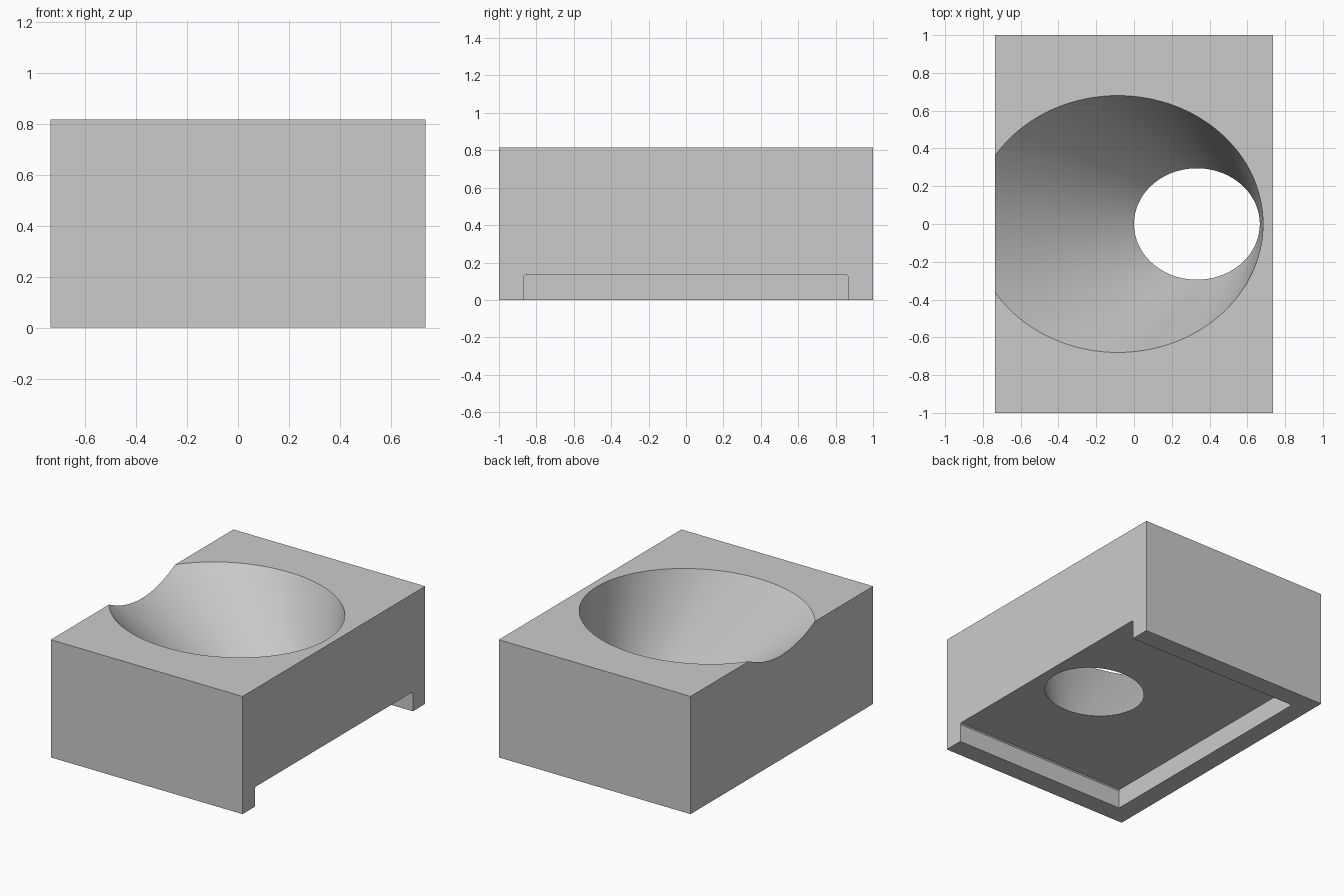
import bpy, bmesh, math

cube = bpy.data.objects.get("Cube")
if cube:
    bpy.data.objects.remove(cube, do_unlink=True)

HALF_X, HALF_Y, HEIGHT = 0.735, 1.0, 0.815
WALL = 0.135            # thickness of the rim around the underside recess
SEGMENTS = 128

grey = bpy.data.materials.new("light grey")
grey.use_nodes = True
colour = (0.6, 0.6, 0.6, 1)
grey.diffuse_color = colour
grey.node_tree.nodes["Principled BSDF"].inputs["Base Color"].default_value = colour


def loft(name, lower, upper):
    """Solid between two matching closed loops."""
    bm = bmesh.new()
    a = [bm.verts.new(p) for p in lower]
    b = [bm.verts.new(p) for p in upper]
    n = len(a)
    for i in range(n):
        j = (i + 1) % n
        bm.faces.new((a[i], a[j], b[j], b[i]))
    bm.faces.new(a[::-1])
    bm.faces.new(b)
    bmesh.ops.recalc_face_normals(bm, faces=bm.faces)
    mesh = bpy.data.meshes.new(name)
    bm.to_mesh(mesh)
    bm.free()
    mesh.materials.append(grey)
    obj = bpy.data.objects.new(name, mesh)
    bpy.context.collection.objects.link(obj)
    return obj


def cone_ring(z):
    """Ellipse of the slanted funnel at height z."""
    t = (z - WALL) / (HEIGHT - WALL)
    cx = 0.333 + t * (-0.085 - 0.333)
    rx = 0.333 + t * (0.768 - 0.333)
    ry = 0.295 + t * (0.68 - 0.295)
    angles = [2 * math.pi * i / SEGMENTS for i in range(SEGMENTS)]
    return [(cx + rx * math.cos(a), ry * math.sin(a), z) for a in angles]


# Main block
corners = [(-HALF_X, -HALF_Y), (HALF_X, -HALF_Y), (HALF_X, HALF_Y), (-HALF_X, HALF_Y)]
block = loft("block", [(x, y, 0) for x, y in corners], [(x, y, HEIGHT) for x, y in corners])

# Underside recess, open on the +x side, with slightly eased upper corners
w, e = HALF_Y - WALL, 0.008
profile = [(-w, -0.1), (w, -0.1), (w, WALL - e), (w - e, WALL), (e - w, WALL), (-w, WALL - e)]
recess = loft("recess_cutter", [(WALL - HALF_X, y, z) for y, z in profile],
              [(HALF_X + 0.1, y, z) for y, z in profile])

# Slanted funnel running from the top down into the recess
funnel = loft("funnel_cutter", cone_ring(0.06), cone_ring(HEIGHT + 0.1))

bpy.ops.object.select_all(action='DESELECT')
bpy.context.view_layer.objects.active = block
block.select_set(True)
for cutter in (recess, funnel):
    cutter.hide_render = True
    mod = block.modifiers.new(cutter.name, 'BOOLEAN')
    mod.operation = 'DIFFERENCE'
    mod.solver = 'EXACT'
    mod.object = cutter
    bpy.ops.object.modifier_apply(modifier=mod.name)
    bpy.data.objects.remove(cutter, do_unlink=True)

bpy.ops.object.shade_smooth_by_angle(angle=math.radians(25))
